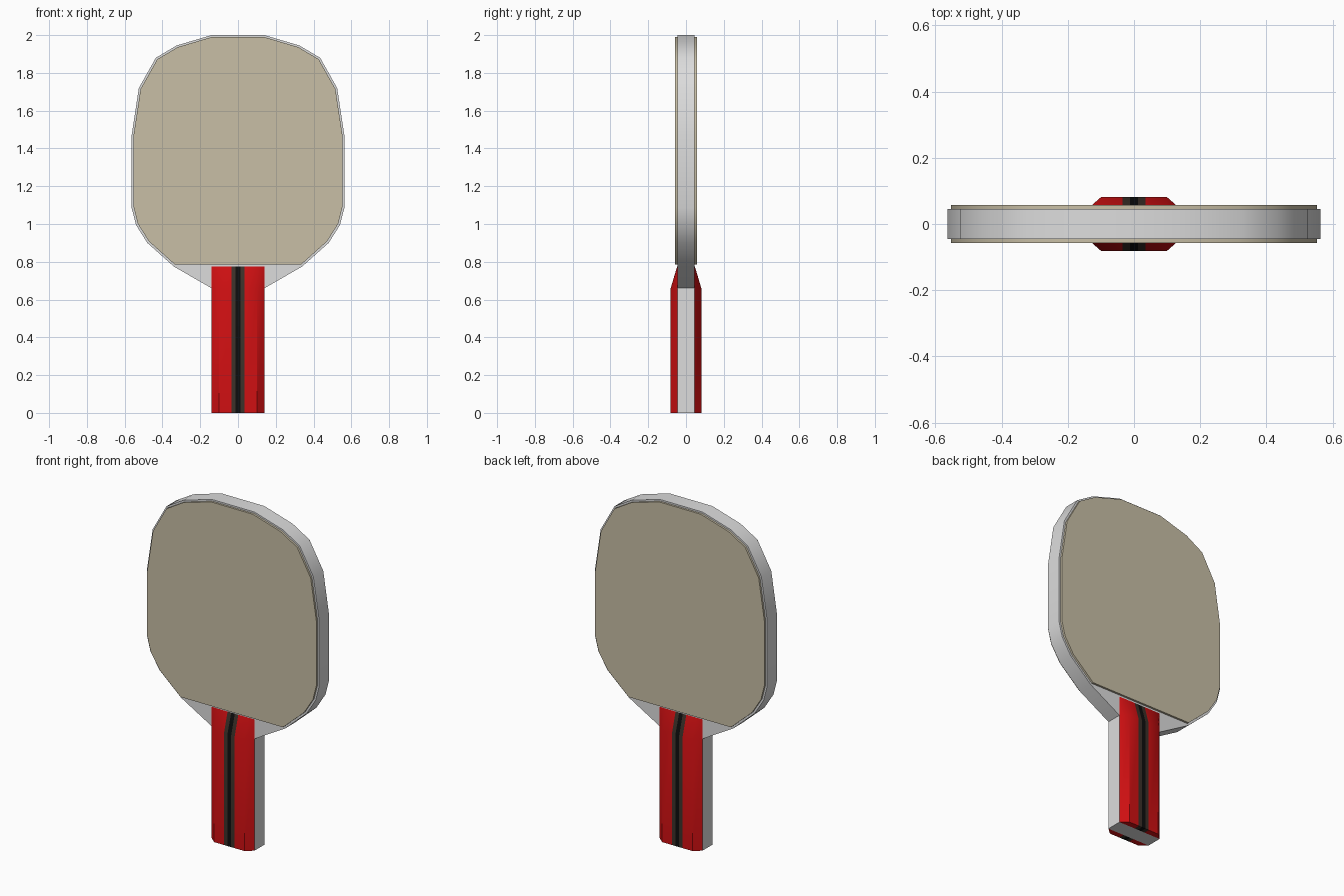
import bpy
import bmesh

cube = bpy.data.objects.get("Cube")
if cube:
    bpy.data.objects.remove(cube, do_unlink=True)


def material(name, rgb):
    m = bpy.data.materials.new(name)
    m.use_nodes = True
    m.diffuse_color = (*rgb, 1)
    m.node_tree.nodes["Principled BSDF"].inputs["Base Color"].default_value = (*rgb, 1)
    return m


GREY = material("pale grey", (0.72, 0.72, 0.72))
BEIGE = material("beige rubber", (0.58, 0.52, 0.38))
RED = material("red grip", (0.63, 0.005, 0.006))
BROWN = material("dark brown stripe", (0.045, 0.03, 0.022))
BLACK = material("black line", (0.004, 0.004, 0.004))

CORE = 0.046      # half thickness of the core
RUBBER = 0.058    # outer face of the rubber sheets
GRIP = 0.081      # outer face of the grips

# Right half of the blade outline, bottom to top
blade = [(0.34, 0.775), (0.48, 0.9), (0.54, 0.995), (0.563, 1.085), (0.563, 1.47),
         (0.525, 1.72), (0.435, 1.88), (0.325, 1.945), (0.14, 2.0)]
handle = [(0.14, 0), (0.14, 0.66)]


def finish(bm, name, mats, angle):
    mesh = bpy.data.meshes.new(name)
    bm.to_mesh(mesh)
    bm.free()
    ob = bpy.data.objects.new(name, mesh)
    bpy.context.collection.objects.link(ob)
    for m in mats:
        mesh.materials.append(m)
    bpy.ops.object.select_all(action='DESELECT')
    ob.select_set(True)
    bpy.context.view_layer.objects.active = ob
    bpy.ops.object.shade_smooth_by_angle(angle=angle)
    return ob


def plate(name, half, y0, y1, mat):
    """Mirror a half outline and extrude it from y0 to y1."""
    outline = half + [(-x, z) for x, z in reversed(half)]
    bm = bmesh.new()
    face = bm.faces.new([bm.verts.new((x, y0, z)) for x, z in outline])
    ext = bmesh.ops.extrude_face_region(bm, geom=[face])
    for v in ext["geom"]:
        if isinstance(v, bmesh.types.BMVert):
            v.co.y = y1
    bmesh.ops.recalc_face_normals(bm, faces=bm.faces)
    return finish(bm, name, [mat], 0.7)


def grip(name, side):
    """Chamfered grip whose top slopes down to the core, with a central stripe."""
    half = [0.012, 0.035, 0.1, 0.14]
    columns = [-x for x in reversed(half)] + half
    colours = [0, 0, 1, 2, 1, 0, 0]
    rows = [(0, CORE), (0, GRIP), (0.66, GRIP), (0.775, CORE + 0.001)]
    bm = bmesh.new()
    grid = [[bm.verts.new((x, side * (CORE if abs(x) > 0.13 else y), z))
             for x in columns] for z, y in rows]
    for low, high in zip(grid, grid[1:]):
        for i, colour in enumerate(colours):
            quad = [low[i], low[i + 1], high[i + 1], high[i]]
            bm.faces.new(quad if side < 0 else quad[::-1]).material_index = colour
    bmesh.ops.remove_doubles(bm, verts=bm.verts, dist=0.0001)
    return finish(bm, name, [RED, BROWN, BLACK], 0.5)


# Core: handle, neck and blade in one piece
plate("core", handle + blade, -CORE, CORE, GREY)

# Rubber sheets, slightly inset from the rim, and grips on both faces
sheet = [(x * 0.982, 1.4 + (z - 1.4) * 0.984) for x, z in blade]
for label, side in (("front", -1), ("back", 1)):
    plate(label + "_rubber", sheet, side * CORE, side * RUBBER, BEIGE)
    grip(label + "_grip", side)
